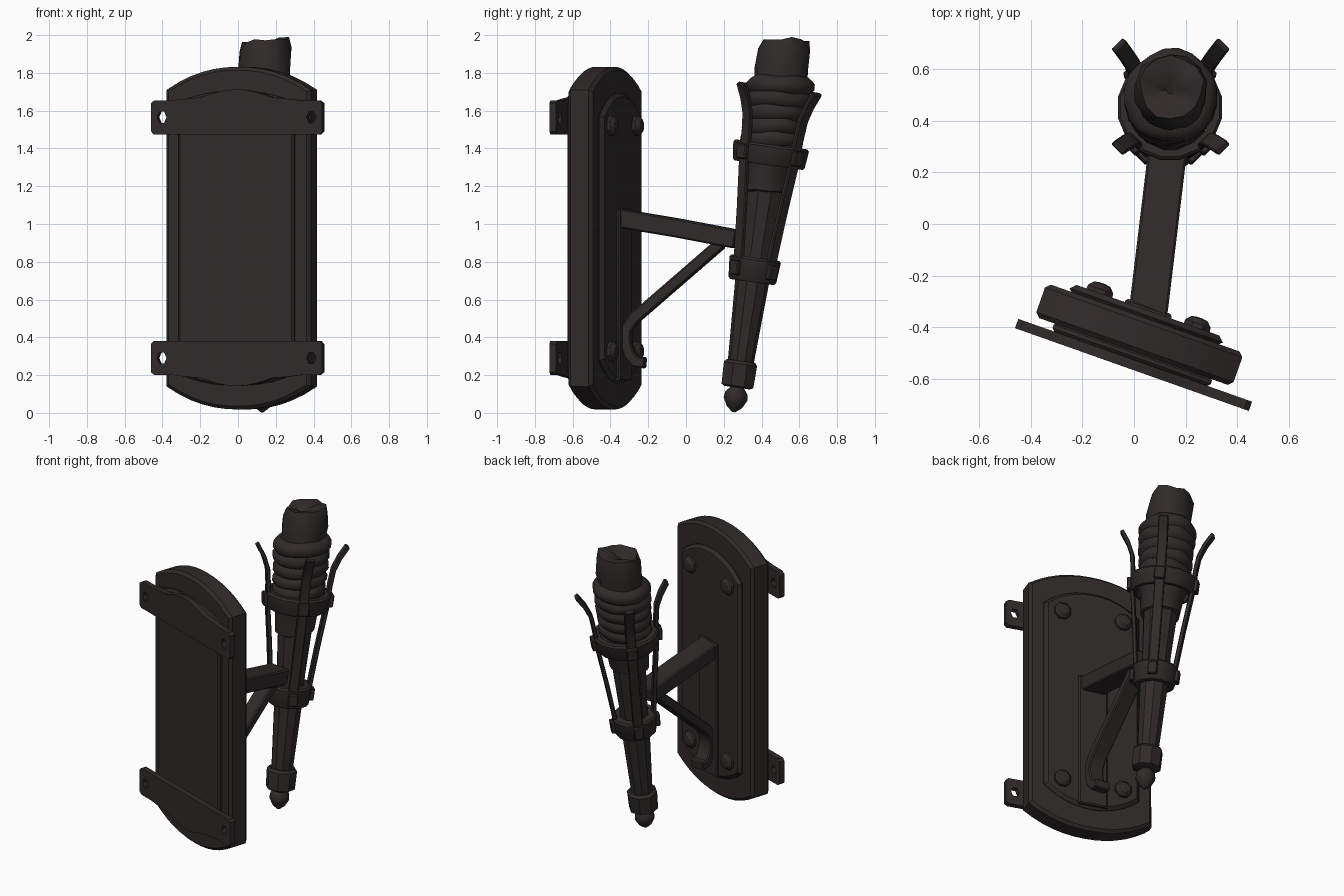
import bpy, bmesh, math
from mathutils import Matrix, Vector

if "Cube" in bpy.data.objects:
    bpy.data.objects.remove(bpy.data.objects["Cube"])

iron = bpy.data.materials.new("dark_iron")
iron.diffuse_color = (0.030, 0.0235, 0.0235, 1)
iron.use_nodes = True
iron.node_tree.nodes["Principled BSDF"].inputs["Base Color"].default_value = iron.diffuse_color

# Frame of the turned wall plate: local x across, y up, z towards the front
ang = math.radians(-19.5)
U = Vector((math.cos(ang), math.sin(ang), 0))
W = U.cross(Vector((0, 0, 1)))
PLATE = Matrix(((U.x, 0, W.x, 0.02), (U.y, 0, W.y, -0.43), (0, 1, 0, 0), (0, 0, 0, 1)))
# Frame of the tilted torch: local z along its axis
TORCH = Matrix.Translation((0.128, 0.252, 0)) @ Matrix.Rotation(-0.14, 4, 'X') @ Matrix.Rotation(0.008, 4, 'Y')


def finish(name, bm, frame, angle=35):
    bmesh.ops.recalc_face_normals(bm, faces=bm.faces[:])
    bm.transform(frame)
    me = bpy.data.meshes.new(name)
    bm.to_mesh(me)
    bm.free()
    me.materials.append(iron)
    ob = bpy.data.objects.new(name, me)
    bpy.context.collection.objects.link(ob)
    bpy.ops.object.select_all(action='DESELECT')
    ob.select_set(True)
    bpy.context.view_layer.objects.active = ob
    bpy.ops.object.shade_smooth_by_angle(angle=math.radians(angle))
    return ob


def slab(name, outline, w0, w1, bevel, frame=PLATE):
    """Outline extruded from w0 to w1 with chamfered rims."""
    bm = bmesh.new()
    a = [bm.verts.new((x, y, w0)) for x, y in outline]
    b = [bm.verts.new((x, y, w1)) for x, y in outline]
    caps = [bm.faces.new(a), bm.faces.new(b)]
    for i in range(len(a)):
        j = (i + 1) % len(a)
        bm.faces.new((a[i], a[j], b[j], b[i]))
    bmesh.ops.recalc_face_normals(bm, faces=bm.faces[:])
    rims = list({e for f in caps for e in f.edges})
    bmesh.ops.bevel(bm, geom=rims, offset=bevel, segments=1, affect='EDGES', profile=0.5)
    return finish(name, bm, frame, 25)


def arch(hw, side, top, mid=0.925, n=12):
    """Upright shape with bowed top and bottom; side and top are half heights."""
    up = []
    for i in range(n + 1):
        t = 1 - 2 * i / n
        up.append((hw * t, mid + side + (top - side) * (1 - abs(t) ** 2.2)))
    return up + [(-x, 2 * mid - y) for x, y in up]


def lathe(name, profile, sides, frame=TORCH, lump=0.0, angle=35, closed=False):
    bm = bmesh.new()
    rings = []
    for r, z in profile:
        ring = []
        for i in range(sides):
            a = 2 * math.pi * (i + 0.5) / sides
            p = Vector((r * math.cos(a), r * math.sin(a), z))
            if lump:  # uneven folds
                d = 0.5 * math.sin(3 * a + 13 * z) + 0.5 * math.sin(5 * a - 29 * z + 1)
                p.x *= 1 + lump * d * 3
                p.y *= 1 + lump * d * 3
                p.z += 0.018 * math.sin(a + 0.7) + lump * d * 0.5
            ring.append(bm.verts.new(p))
        rings.append(ring)
    pairs = list(zip(rings, rings[1:] + rings[:1])) if closed else list(zip(rings, rings[1:]))
    for lo, hi in pairs:
        for i in range(sides):
            j = (i + 1) % sides
            bm.faces.new((lo[i], lo[j], hi[j], hi[i]))
    if not closed:
        bm.faces.new(rings[0])
        bm.faces.new(rings[-1])
    return finish(name, bm, frame, angle)


def bar(name, path, width, thick, frame, bevel=0.008):
    """Flat bar swept along a path of (forward, up) points; width is local x."""
    bm = bmesh.new()
    pts = [Vector(p) for p in path]
    rows = []
    for i, p in enumerate(pts):
        d = (pts[min(i + 1, len(pts) - 1)] - pts[max(i - 1, 0)]).normalized()
        n = Vector((-d.y, d.x)) * thick / 2
        q, s = p + n, p - n
        rows.append([bm.verts.new((x, v.x, v.y)) for x, v in
                     ((-width / 2, q), (width / 2, q), (width / 2, s), (-width / 2, s))])
    for lo, hi in zip(rows, rows[1:]):
        for i in range(4):
            bm.faces.new((lo[i], lo[(i + 1) % 4], hi[(i + 1) % 4], hi[i]))
    bm.faces.new(rows[0])
    bm.faces.new(rows[-1])
    bmesh.ops.recalc_face_normals(bm, faces=bm.faces[:])
    sharp = [e for e in bm.edges if e.calc_face_angle(0) > 1.0]
    bmesh.ops.bevel(bm, geom=sharp, offset=bevel, segments=1, affect='EDGES', profile=0.5)
    return finish(name, bm, frame)


# Wall plate, front panel, stepped panel on the torch side, spine under the arm
slab("wall_plate", arch(0.405, 0.785, 0.907), -0.07, 0.067, 0.018)
slab("front_panel", arch(0.325, 0.72, 0.78), 0.06, 0.098, 0.012)
slab("inner_panel", arch(0.315, 0.65, 0.77), -0.102, -0.06, 0.022)
slab("arm_spine", [(-0.095, 0.17), (0.095, 0.17), (0.095, 1.08), (-0.095, 1.08)], -0.118, -0.09, 0.008)

# Mounting straps with bolt holes, bowed along their outer edge
for label, mid, s in (("upper_strap", 1.565, 1), ("lower_strap", 0.29, -1)):
    edge = [(-0.46, 0.09), (-0.36, 0.09), (-0.27, 0.10)]
    bow = [(-0.2 + 0.05 * i, 0.105 + 0.043 * math.cos((i - 4) * math.pi / 8)) for i in range(9)]
    outline = [(-0.48, -0.075), (-0.48, 0.075)] + edge + bow + [(-x, y) for x, y in edge[::-1]]
    outline += [(0.48, 0.075), (0.48, -0.075), (0.465, -0.09), (-0.465, -0.09)]
    holes = [[(c + 0.027 * math.cos(k * math.pi / 3), 0.034 * math.sin(k * math.pi / 3))
              for k in range(6)] for c in (-0.42, 0.42)]
    cu = bpy.data.curves.new(label + "_outline", 'CURVE')
    cu.dimensions = '2D'
    cu.fill_mode = 'BOTH'
    cu.extrude = 0.019
    for pts in [outline] + holes:
        sp = cu.splines.new('POLY')
        sp.points.add(len(pts) - 1)
        for p, (x, y) in zip(sp.points, pts):
            p.co = (x + 0.018, mid + s * y, 0, 1)
        sp.use_cyclic_u = True
    tmp = bpy.data.objects.new(label + "_outline", cu)
    me = bpy.data.meshes.new_from_object(tmp)
    bm = bmesh.new()
    bm.from_mesh(me)
    bmesh.ops.remove_doubles(bm, verts=bm.verts[:], dist=0.0005)
    bpy.data.objects.remove(tmp)
    bpy.data.meshes.remove(me)
    bpy.data.curves.remove(cu)
    finish(label, bm, PLATE @ Matrix.Translation((0, 0, 0.116)))

# Domed rivets on the torch side
for i, (x, y) in enumerate([(sx * 0.2, z) for sx in (-1, 1) for z in (0.325, 1.52)]):
    lathe("rivet_%d" % i, [(0.058, 0.095), (0.056, 0.118), (0.036, 0.138), (0.012, 0.142)], 8,
          PLATE @ Matrix.Translation((x, y, 0)) @ Matrix.Rotation(math.pi, 4, 'X'))

# Arm and curled brace, swung slightly towards +x
ARM = Matrix.Translation((0.096, 0, 0)) @ Matrix.Rotation(-0.12, 4, 'Z')
bar("arm", [(-0.38, 1.035), (-0.05, 0.98), (0.27, 0.92)], 0.15, 0.1, ARM)
bar("brace", [(0.19, 0.90), (-0.06, 0.685), (-0.275, 0.5), (-0.315, 0.445), (-0.32, 0.38), (-0.30, 0.31),
              (-0.265, 0.27), (-0.215, 0.265)], 0.105, 0.06, ARM)

# Torch stick, collar and pointed finial
lathe("finial", [(0.008, 0.004), (0.04, 0.03), (0.064, 0.075), (0.06, 0.105), (0.036, 0.135), (0.036, 0.16)], 10)
lathe("end_collar", [(0.075, 0.135), (0.092, 0.145), (0.096, 0.262), (0.082, 0.278), (0.06, 0.278)], 8)
lathe("stick", [(0.068, 0.25), (0.09, 0.70), (0.092, 0.90), (0.115, 1.28), (0.12, 1.4)], 10)


# Holder rings
def band(name, inner, outer_lo, outer_hi, z0, z1, sides):
    lathe(name, [(inner, z0), (outer_lo - 0.01, z0), (outer_lo, z0 + 0.012), (outer_hi, z1 - 0.012),
                 (outer_hi - 0.01, z1), (inner, z1)], sides, closed=True)


band("lower_ring", 0.08, 0.132, 0.142, 0.70, 0.83, 12)
band("upper_ring", 0.165, 0.196, 0.206, 1.325, 1.435, 16)

# Four flared prongs on the diagonals, with a lug where each crosses the rings
for i in range(4):
    turn = TORCH @ Matrix.Rotation(math.pi / 4 + i * math.pi / 2, 4, 'Z')
    bar("prong_%d" % i, [(0.118, 0.74), (0.125, 0.84), (0.152, 1.08), (0.185, 1.33), (0.195, 1.48),
                         (0.208, 1.58), (0.24, 1.66), (0.285, 1.735)], 0.062, 0.026, turn, 0.005)
    bar("ring_lug_%d" % i, [(0.205, 1.34), (0.21, 1.42)], 0.07, 0.03, turn, 0.006)
    bar("lower_lug_%d" % i, [(0.138, 0.725), (0.142, 0.805)], 0.06, 0.03, turn, 0.006)

# Wrapped cloth: overlapping rolls, then a ragged burnt top
wraps = [(0.10, 1.17), (0.122, 1.18), (0.135, 1.31)]
for k in range(6):
    z = 1.35 + k * 0.072
    r = 0.146 + 0.004 * k
    wraps += [(r, z), (r + 0.015, z + 0.02), (r + 0.014, z + 0.05), (r, z + 0.068)]
wraps += [(0.145, 1.795)]
lathe("cloth_wrap", wraps, 20, lump=0.012, angle=50)
lathe("cloth_top", [(0.138, 1.74), (0.141, 1.84), (0.137, 1.94), (0.122, 1.99), (0.07, 1.985), (0.02, 1.96)],
      14, lump=0.022, angle=40)
